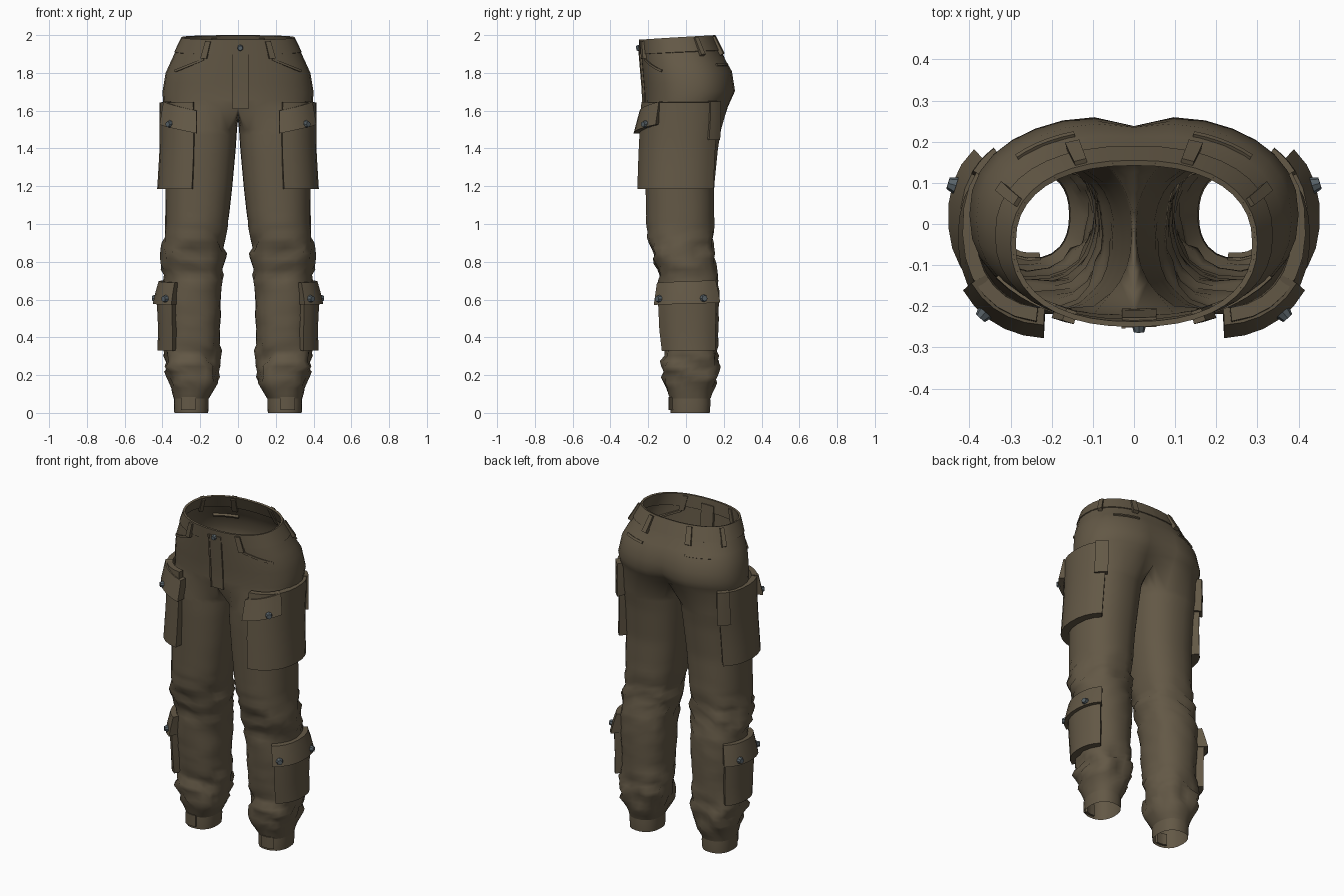
import bpy, bmesh, math
from mathutils import Vector, Matrix, noise

cube = bpy.data.objects.get("Cube")
if cube:
    bpy.data.objects.remove(cube)


def material(name, colour):
    m = bpy.data.materials.new(name)
    m.use_nodes = True
    m.diffuse_color = (*colour, 1)
    bsdf = next(n for n in m.node_tree.nodes if n.type == 'BSDF_PRINCIPLED')
    bsdf.inputs["Base Color"].default_value = (*colour, 1)
    bsdf.inputs["Roughness"].default_value = 0.9
    return m


CLOTH = material("olive brown cloth", (0.125, 0.098, 0.061))
METAL = material("blue grey button", (0.1, 0.125, 0.14))

# Leg sections: height, inner x, outer x, front y, back y
LEG = [(0.08, .155, .34, -.085, .13), (0.11, .135, .35, -.10, .14),
       (0.18, .11, .375, -.125, .165), (0.24, .095, .39, -.12, .175),
       (0.33, .09, .39, -.115, .165), (0.42, .10, .385, -.13, .17),
       (0.60, .09, .395, -.14, .175), (0.74, .075, .39, -.15, .17),
       (0.80, .07, .40, -.18, .155), (0.90, .06, .39, -.20, .14),
       (1.00, .052, .385, -.21, .15), (1.20, .03, .383, -.215, .15),
       (1.40, .012, .383, -.22, .17), (1.52, .004, .39, -.22, .19),
       (1.66, .0, .40, -.22, .2)]
# Hip sections: height, outer x, front y, back y, cleft depth
HIP = [(1.62, .395, -.22, .235, .06), (1.70, .40, -.222, .268, .03),
       (1.80, .383, -.23, .25, .015), (1.90, .338, -.238, .19, 0),
       (1.99, .295, -.245, .15, 0)]
POWER = 2.3
SEG, INNER = 16, 8


def row_at(table, z):
    z = min(max(z, table[0][0]), table[-1][0])
    for a, b in zip(table, table[1:]):
        if z <= b[0]:
            f = (z - a[0]) / (b[0] - a[0])
            return [p + (q - p) * f for p, q in zip(a[1:], b[1:])]


def spow(v):
    return math.copysign(abs(v) ** (2 / POWER), v)


def bump(z, centre, width):
    return math.exp(-((z - centre) / width) ** 2)


def leg(deg, z, folds=0.0):
    """Point on the left leg; 0 degrees is the outer side, -90 the front."""
    x0, x1, y0, y1 = row_at(LEG, z)
    t = math.radians(deg)
    c, s = math.cos(t), math.sin(t)
    amp = folds * (0.034 * bump(z, .24, .11) + 0.024 * bump(z, .83, .12)
                   + 0.005 * bump(z, .55, .3)) * min(1, max(0, (z - .08) / .05))
    n = noise.noise(Vector((c * 1.6, s * 1.6, z * 5)))
    saw = (z * 8 + 0.45 * math.sin(2 * t + 1) + 0.8 * n) % 1 - 0.5
    k = 1 + amp * (saw + n) / 0.16
    return Vector(((x0 + x1) / 2 + (x1 - x0) / 2 * spow(c) * k,
                   (y0 + y1) / 2 + (y1 - y0) / 2 * spow(s) * k, z))


def tilt(p):
    p.z += p.y * 0.06 * max(0, p.z - 1.6) / 0.4
    return p


def hip(deg, z):
    """Point on the hips; -90 degrees is the front centre, 90 the back."""
    x1, y0, y1, cleft = row_at(HIP, z)
    t = math.radians(deg)
    x = x1 * spow(math.cos(t))
    y = (y0 + y1) / 2 + (y1 - y0) / 2 * spow(math.sin(t))
    if deg > 0:
        y -= cleft * math.exp(-(x / 0.07) ** 2)
    return tilt(Vector((x, y, z)))


def hip_front(x, z):
    """Front of the hips by x position."""
    x1, y0, y1, _ = row_at(HIP, z)
    d = (1 - min(1, abs(x / x1)) ** POWER) ** (1 / POWER)
    return tilt(Vector((x, (y0 + y1) / 2 - (y1 - y0) / 2 * d, z)))


def normal_at(surface, a, z, da):
    du = surface(a + da, z) - surface(a - da, z)
    dz = surface(a, z + .01) - surface(a, z - .01)
    return du.cross(dz).normalized()


def finish(name, bm, mat, mirror=True, angle=35):
    for f in bm.faces:
        f.smooth = True
    for e in bm.edges:
        e.smooth = e.calc_face_angle(0) < math.radians(angle)
    mesh = bpy.data.meshes.new(name)
    bm.to_mesh(mesh)
    bm.free()
    mesh.materials.append(mat)
    obj = bpy.data.objects.new(name, mesh)
    bpy.context.scene.collection.objects.link(obj)
    if mirror:
        m = obj.modifiers.new("mirror", 'MIRROR')
        m.merge_threshold = 0.0005
    return obj


def bridge(bm, low, high, closed):
    n = len(low)
    for i in range(n if closed else n - 1):
        j = (i + 1) % n
        bm.faces.new((low[i], low[j], high[j], high[i]))


def patch(name, surface, a0, a1, z0, z1, low, high, cols=8, rows=4,
          slope=0.0, mirror=True, sink=0.015):
    """Closed slab lying on a surface, low and high give its thickness."""
    bm = bmesh.new()
    da = (a1 - a0) * 0.05
    layers = []
    for outer in (False, True):
        grid = []
        for r in range(rows + 1):
            f = r / rows
            line = []
            for c in range(cols + 1):
                a = a0 + (a1 - a0) * c / cols
                z = z0 + (z1 - z0) * f + slope * (a - a0)
                off = low + (high - low) * f if outer else -sink
                line.append(bm.verts.new(surface(a, z) + normal_at(surface, a, z, da) * off))
            grid.append(line)
        layers.append(grid)
    back, front = layers
    for r in range(rows):
        bridge(bm, front[r], front[r + 1], False)
        bridge(bm, back[r + 1], back[r], False)

    def rim(g):
        return (g[0] + [l[-1] for l in g[1:]] + g[-1][-2::-1]
                + [l[0] for l in g[-2:0:-1]])
    bridge(bm, rim(back), rim(front), True)
    bmesh.ops.recalc_face_normals(bm, faces=bm.faces)
    return finish(name, bm, CLOTH, mirror)


def button(name, surface, a, z, off, da, mirror=True, radius=0.021):
    n = normal_at(surface, a, z, da)
    place = Matrix.Translation(surface(a, z) + n * off) @ n.to_track_quat('Z', 'Y').to_matrix().to_4x4()
    bm = bmesh.new()
    bmesh.ops.create_cone(bm, cap_ends=True, segments=8, radius1=radius,
                          radius2=radius * 0.7, depth=0.02, matrix=place)
    finish(name, bm, METAL, mirror)


# Trousers: leg rings up to the crotch, then half rings over the hips
bm = bmesh.new()
angles = [-135 + 270 * i / SEG for i in range(SEG + 1)]
angles += [135 + 90 * k / INNER for k in range(1, INNER)]
heights = [.075 + .0285 * i for i in range(51)]
rings = [[bm.verts.new(leg(a, z, 1)) for a in angles] for z in heights]
top = HIP[0][0]
outer = [hip(-90 + 180 * i / SEG, top) for i in range(SEG + 1)]
crotch = [bm.verts.new(p) for p in outer]
for k in range(1, INNER):
    p = outer[-1].lerp(outer[0], k / INNER)
    crotch.append(bm.verts.new((0, p.y, top - 0.07 * math.sin(math.pi * k / INNER))))
rings.append(crotch)
for low, high in zip(rings, rings[1:]):
    bridge(bm, low, high, True)
last = crotch[:SEG + 1]
for z in (1.66, 1.7, 1.75, 1.8, 1.85, 1.9, 1.945, 1.99):
    line = [bm.verts.new(hip(-90 + 180 * i / SEG, z)) for i in range(SEG + 1)]
    bridge(bm, last, line, False)
    last = line
finish("trousers", bm, CLOTH)

# Ankle cuffs
bm = bmesh.new()
cuff = [[bm.verts.new(((leg(a, .08).x - .25) * s + .25, leg(a, .08).y * s, z))
         for a in angles] for z, s in ((0, .97), (.05, 1), (.12, .97))]
for low, high in zip(cuff, cuff[1:]):
    bridge(bm, low, high, True)
finish("ankle_cuff", bm, CLOTH)
patch("cuff_tab", lambda a, z: leg(a, .08) + Vector((0, 0, z - .08)),
      -100, -60, .015, .085, .008, .008, 3, 1)

# Thigh pockets
patch("thigh_pocket", leg, -82, 50, 1.185, 1.645, .045, .018, 10, 5)
patch("thigh_pocket_flap", leg, -86, -32, 1.48, 1.6, .058, .026, 5, 2, .0009)
patch("thigh_pocket_side_flap", leg, 34, 54, 1.45, 1.65, .045, .025, 3, 2)
button("thigh_pocket_button", leg, -50, 1.53, .058, 4)

# Calf pockets
patch("calf_pocket", leg, -57, 45, .33, .66, .038, .036, 8, 3)
patch("calf_pocket_flap", leg, -60, 48, .575, .69, .058, .03, 8, 2, .0001)
for label, a in (("front", -48), ("back", 20)):
    button("calf_pocket_button_" + label, leg, a, .605, .058, 4)

# Waist details
patch("waistband", hip, -90, 90, 1.91, 1.99, .005, .005, 20, 1, sink=0.008)
patch("fly", hip_front, -.03, .055, 1.61, 1.955, .007, .009, 3, 6, mirror=False)
patch("fly_edge", hip_front, -.03, -.02, 1.61, 1.955, .012, .012, 1, 6, mirror=False)
button("waist_button", hip_front, .012, 1.945, .012, .01, False, .018)
for label, a in (("front", -62), ("side", 25), ("back", 68)):
    patch("belt_loop_" + label, hip, a - 3, a + 3, 1.885, 1.98, .02, .016, 1, 2)
patch("front_pocket_edge", hip_front, .18, .33, 1.875, 1.888, .007, .007, 5, 1, -.45)
patch("back_pocket_edge", hip, 42, 70, 1.83, 1.842, .007, .007, 5, 1)
